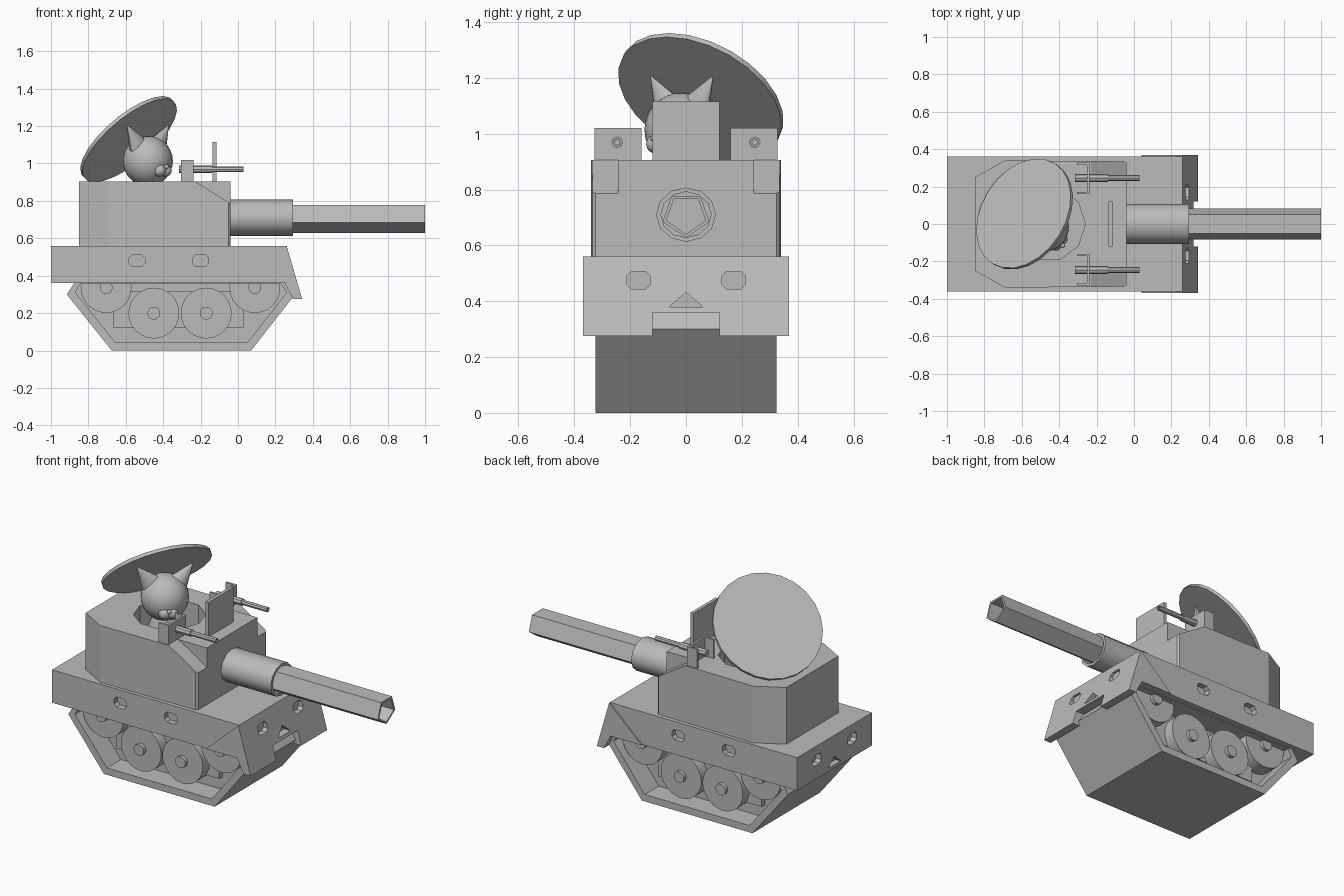
import bpy, bmesh, math
from mathutils import Vector, Matrix

if "Cube" in bpy.data.objects:
    bpy.data.objects.remove(bpy.data.objects["Cube"])

grey = bpy.data.materials.new("plain_grey")
grey.diffuse_color = (0.5, 0.5, 0.5, 1)
grey.use_nodes = True
grey.node_tree.nodes["Principled BSDF"].inputs["Base Color"].default_value = grey.diffuse_color


def finish(name, bm, smooth=False):
    bmesh.ops.recalc_face_normals(bm, faces=bm.faces)
    me = bpy.data.meshes.new(name)
    bm.to_mesh(me)
    bm.free()
    me.materials.append(grey)
    ob = bpy.data.objects.new(name, me)
    bpy.context.collection.objects.link(ob)
    if smooth:
        bpy.ops.object.select_all(action='DESELECT')
        ob.select_set(True)
        bpy.context.view_layer.objects.active = ob
        bpy.ops.object.shade_smooth_by_angle(angle=math.radians(35))
    return ob


def prism(name, pts, axis, a, b):
    """Extrude a 2D outline along an axis from a to b."""
    def place(p, t):
        return {'x': (t, p[0], p[1]), 'y': (p[0], t, p[1]), 'z': (p[0], p[1], t)}[axis]
    bm = bmesh.new()
    lo = [bm.verts.new(place(p, a)) for p in pts]
    hi = [bm.verts.new(place(p, b)) for p in pts]
    bm.faces.new(lo)
    bm.faces.new(hi)
    n = len(pts)
    for i in range(n):
        j = (i + 1) % n
        bm.faces.new((lo[i], lo[j], hi[j], hi[i]))
    return finish(name, bm)


def box(name, x0, x1, y0, y1, z0, z1):
    return prism(name, [(x0, y0), (x1, y0), (x1, y1), (x0, y1)], 'z', z0, z1)


def lathe(name, prof, n, centre, axis='x', phase=0.0, zs=1.0):
    """Rings (position, radius) along an axis, capped at both ends."""
    bm = bmesh.new()
    rings = []
    for t, r in prof:
        ring = []
        for i in range(n):
            a = phase + 2 * math.pi * i / n
            u, v = r * math.cos(a), r * math.sin(a) * zs
            co = {'x': (t, u, v), 'y': (u, t, v), 'z': (u, v, t)}[axis]
            ring.append(bm.verts.new(Vector(co) + Vector(centre)))
        rings.append(ring)
    for p, q in zip(rings, rings[1:]):
        for i in range(n):
            j = (i + 1) % n
            bm.faces.new((p[i], p[j], q[j], q[i]))
    bm.faces.new(rings[0])
    bm.faces.new(rings[-1])
    return finish(name, bm, True)


def cut(ob, cutters):
    for c in cutters:
        c.hide_render = True
        m = ob.modifiers.new("cut", 'BOOLEAN')
        m.operation = 'DIFFERENCE'
        m.solver = 'EXACT'
        m.object = c
        bpy.context.view_layer.objects.active = ob
        bpy.ops.object.modifier_apply(modifier=m.name)
        bpy.data.objects.remove(c, do_unlink=True)


def window(u, v, w=0.042, h=0.031, c=0.016):
    """Rectangle outline with clipped corners."""
    return [(u - w + c, v - h), (u + w - c, v - h), (u + w, v - h + c), (u + w, v + h - c),
            (u + w - c, v + h), (u - w + c, v + h), (u - w, v + h - c), (u - w, v - h + c)]


tri = [(-0.06, 0.38), (0.06, 0.38), (0, 0.432)]

# Upper hull with recessed windows
hull = box("upper_hull", -1.0, 0.26, -0.36, 0.36, 0.36, 0.56)
cs = [prism("cutter", tri, 'x', -1.1, -0.965)]
for s in (-1, 1):
    cs += [prism("cutter", window(x, 0.48), 'y', s * 0.325, s * 0.45) for x in (-0.54, -0.2)]
    cs.append(prism("cutter", window(s * 0.17, 0.475), 'x', -1.1, -0.965))
cut(hull, cs)

# Sloped bow plate
bow = prism("bow_plate", [(0.04, 0.36), (0.26, 0.56), (0.343, 0.275), (0.295, 0.275), (0.25, 0.36)],
            'y', -0.368, 0.368)
cs = [prism("cutter", tri, 'x', 0.27, 0.5), box("cutter", 0.2, 0.5, -0.12, 0.12, 0.2, 0.36)]
cs += [prism("cutter", window(s * 0.17, 0.475), 'x', 0.25, 0.5) for s in (-1, 1)]
cut(bow, cs)

# Track body with recessed sides
track = prism("track_body", [(-0.675, 0), (0.07, 0), (0.305, 0.3), (0.26, 0.362),
                             (-0.875, 0.362), (-0.915, 0.3)], 'y', -0.325, 0.325)
inner = [(-0.655, 0.042), (0.05, 0.042), (0.26, 0.31), (0.23, 0.355), (-0.845, 0.355), (-0.87, 0.31)]
cut(track, [prism("cutter", inner, 'y', s * 0.19, s * 0.4) for s in (-1, 1)])

# Road wheels, hubs and side frames
for s in (-1, 1):
    box("wheel_frame", -0.665, 0.03, min(s * 0.18, s * 0.225), max(s * 0.18, s * 0.225), 0.12, 0.315)
    for x, z in ((-0.45, 0.2), (-0.17, 0.2), (-0.705, 0.337), (0.09, 0.337)):
        lathe("road_wheel", [(s * 0.2, 0.136), (s * 0.29, 0.136), (s * 0.29, 0.034), (s * 0.312, 0.034)],
              24, (x, 0, z), 'y')

# Turret with hatch hole and sloped front corners
turret = prism("turret", [(-0.85, -0.25), (-0.69, -0.34), (-0.05, -0.335), (-0.04, -0.325),
                          (-0.04, 0.325), (-0.05, 0.335), (-0.69, 0.34), (-0.85, 0.25)], 'z', 0.55, 0.905)
ring = [(-0.46 + 0.2 * math.cos(i * math.pi / 5), 0.2 * math.sin(i * math.pi / 5)) for i in range(10)]
cs = [prism("cutter", ring, 'z', 0.68, 1.0)]
slope = [(-0.24, 0.911), (-0.03, 0.78), (0.05, 0.78), (0.05, 1.0), (-0.24, 1.0)]
cs += [prism("cutter", slope, 'y', s * 0.243, s * 0.4) for s in (-1, 1)]
cut(turret, cs)

# Main gun: sleeve and five-sided barrel
lathe("gun_sleeve", [(-0.06, 0.107), (0.295, 0.107), (0.295, 0.09), (0.0, 0.09)], 12,
      (0, 0, 0.71), zs=0.91)
lathe("gun_barrel", [(-0.05, 0.088), (1.0, 0.088), (1.0, 0.074), (0.3, 0.074)], 5,
      (0, 0, 0.71), phase=-math.pi / 2, zs=0.94)

# Gun shield and the two small guns in their brackets
box("gun_shield", -0.135, -0.115, -0.12, 0.12, 0.9, 1.115)
for s in (-1, 1):
    def side_box(name, x0, x1, y0, y1, z0, z1):
        box(name, x0, x1, min(s * y0, s * y1), max(s * y0, s * y1), z0, z1)
    side_box("bracket_front", -0.25, -0.237, 0.16, 0.328, 0.9, 1.02)
    side_box("bracket_inner", -0.305, -0.24, 0.16, 0.172, 0.9, 1.02)
    side_box("bracket_outer", -0.305, -0.24, 0.316, 0.328, 0.9, 1.02)
    lathe("small_gun", [(-0.315, 0.021), (-0.14, 0.021), (-0.14, 0.015), (0.03, 0.015),
                        (0.03, 0.009), (0.0, 0.009)], 8, (0, s * 0.246, 0.969))

# Open hatch lid, a tilted disc
lid = lathe("hatch_lid", [(-0.01, 0.316), (0.01, 0.316)], 24, (0, 0, 0), 'z')
lid.matrix_world = (Matrix.Translation((-0.585, 0.053, 1.13)) @
                    Vector((-0.6, 0.375, 0.707)).to_track_quat('Z', 'Y').to_matrix().to_4x4())

# Cat crew member: head, body, muzzle and ears, turned 45 degrees
head_c = Vector((-0.482, -0.015, 1.013))
face = Vector((1, -1, 0)).normalized()
side = Vector((1, 1, 0)).normalized()


def ball(name, centre, r):
    bm = bmesh.new()
    bmesh.ops.create_uvsphere(bm, u_segments=24, v_segments=14, radius=r,
                              matrix=Matrix.Translation(centre))
    finish(name, bm, True)


ball("cat_head", head_c, 0.134)
lathe("cat_body", [(0.67, 0.11), (0.82, 0.1), (0.92, 0.06)], 16, (head_c.x, head_c.y, 0), 'z')
for s in (-1, 1):
    ball("cat_muzzle", head_c + face * 0.112 + side * s * 0.022 + Vector((0, 0, -0.05)), 0.033)
    base = head_c + side * s * 0.072 + Vector((0, 0, 0.08))
    tip = head_c + side * s * 0.155 + Vector((0, 0, 0.19))
    up = (tip - base).normalized()
    across = face.cross(up)
    rot = Matrix((across * 0.062, face * 0.042, up)).transposed().to_4x4()
    bm = bmesh.new()
    bmesh.ops.create_cone(bm, cap_ends=True, segments=12, radius1=1.0, radius2=0.06,
                          depth=(tip - base).length,
                          matrix=Matrix.Translation((base + tip) / 2) @ rot)
    finish("cat_ear", bm, True)
ball("cat_nose", head_c + face * 0.142 + Vector((0, 0, -0.03)), 0.012)
